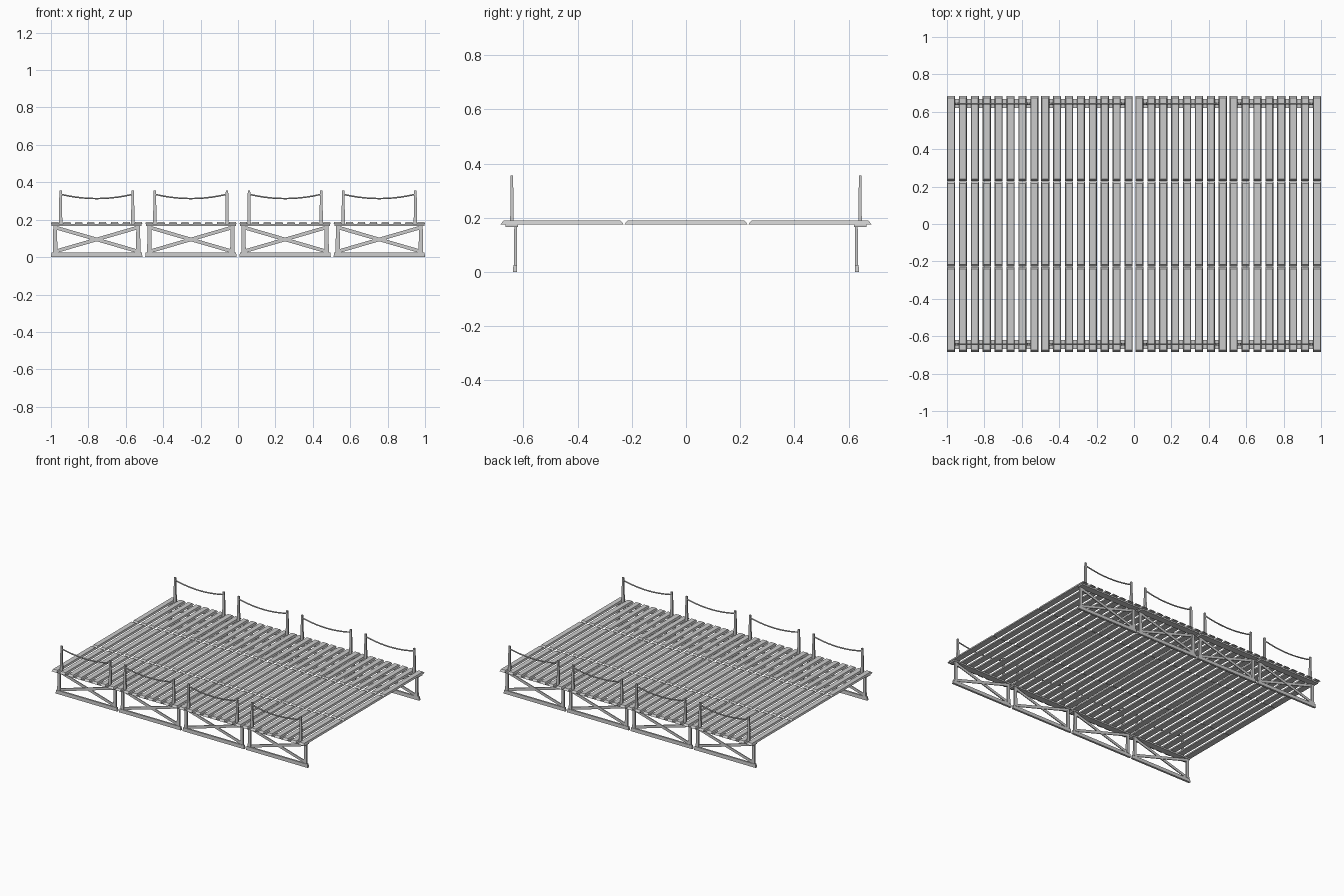
import bpy, bmesh, math
from mathutils import Vector, Matrix

if "Cube" in bpy.data.objects:
    bpy.data.objects.remove(bpy.data.objects["Cube"])

PITCH = 0.5037           # spacing of the four bridge modules
CENTRES = [(i - 1.5) * PITCH for i in range(4)]
HALF = 0.2445            # half width of a module


def frustum(bm, base, top, z0, z1, centre=(0, 0), mat=None):
    """Box whose top rectangle may differ from its base (half sizes)."""
    rows = []
    for (hx, hy), z in ((base, z0), (top, z1)):
        row = []
        for sx, sy in ((-1, -1), (1, -1), (1, 1), (-1, 1)):
            p = Vector((centre[0] + sx * hx, centre[1] + sy * hy, z))
            row.append(bm.verts.new(mat @ p if mat else p))
        rows.append(row)
    a, b = rows
    bm.faces.new(a[::-1])
    bm.faces.new(b)
    for i in range(4):
        j = (i + 1) % 4
        bm.faces.new((a[i], a[j], b[j], b[i]))


def bar(bm, p, q, hx, hy):
    """Square bar running from p to q in an xz plane."""
    p, q = Vector(p), Vector(q)
    d = q - p
    rot = Matrix.Rotation(math.atan2(d.x, d.z), 4, 'Y')
    frustum(bm, (hx, hy), (hx, hy), 0, d.length, mat=Matrix.Translation(p) @ rot)


def finish(bm, name):
    bmesh.ops.recalc_face_normals(bm, faces=bm.faces)
    me = bpy.data.meshes.new(name)
    bm.to_mesh(me)
    bm.free()
    ob = bpy.data.objects.new(name, me)
    bpy.context.collection.objects.link(ob)
    return ob


for m, cx in enumerate(CENTRES):
    # deck planks: eight across, three end to end, chamfered on top
    bm = bmesh.new()
    for i in range(8):
        x = cx + (i - 3.5) * 0.0637
        for y in (-0.4575, 0, 0.4575):
            frustum(bm, (0.0217, 0.2275), (0.0175, 0.216), 0.176, 0.189, (x, y))
    finish(bm, f"deck_planks_{m}")

    for s, side in ((-1, "front"), (1, "back")):
        # flat beam under the planks
        bm = bmesh.new()
        frustum(bm, (HALF - 0.004, 0.023), (HALF - 0.004, 0.023), 0.166, 0.176, (cx, s * 0.644))
        finish(bm, f"{side}_beam_{m}")

        # trestle: sill, two legs and crossed braces
        bm = bmesh.new()
        frustum(bm, (HALF, 0.0075), (HALF - 0.003, 0.0065), 0, 0.025, (cx, s * 0.631))
        for e in (-1, 1):
            frustum(bm, (0.012, 0.006), (0.010, 0.005), 0.024, 0.167, (cx + e * 0.222, s * 0.629))
            bar(bm, (cx - e * 0.215, s * (0.629 + e * 0.002), 0.032),
                (cx + e * 0.215, s * (0.629 + e * 0.002), 0.157), 0.0095, 0.003)
        finish(bm, f"{side}_trestle_{m}")

        # tapered rail posts
        bm = bmesh.new()
        for e in (-1, 1):
            frustum(bm, (0.0095, 0.006), (0.0065, 0.005), 0.176, 0.356, (cx + e * 0.193, s * 0.643))
        finish(bm, f"{side}_rail_posts_{m}")

        # sagging rope between the posts
        cu = bpy.data.curves.new(f"{side}_rope_{m}", 'CURVE')
        cu.dimensions = '3D'
        cu.bevel_depth = 0.0045
        cu.bevel_resolution = 1
        sp = cu.splines.new('POLY')
        n = 10
        sp.points.add(n)
        for k in range(n + 1):
            t = k / n * 2 - 1
            sp.points[k].co = (cx + t * 0.193, s * 0.643, 0.313 + 0.023 * t * t, 1)
        bpy.context.collection.objects.link(bpy.data.objects.new(f"{side}_rope_{m}", cu))
